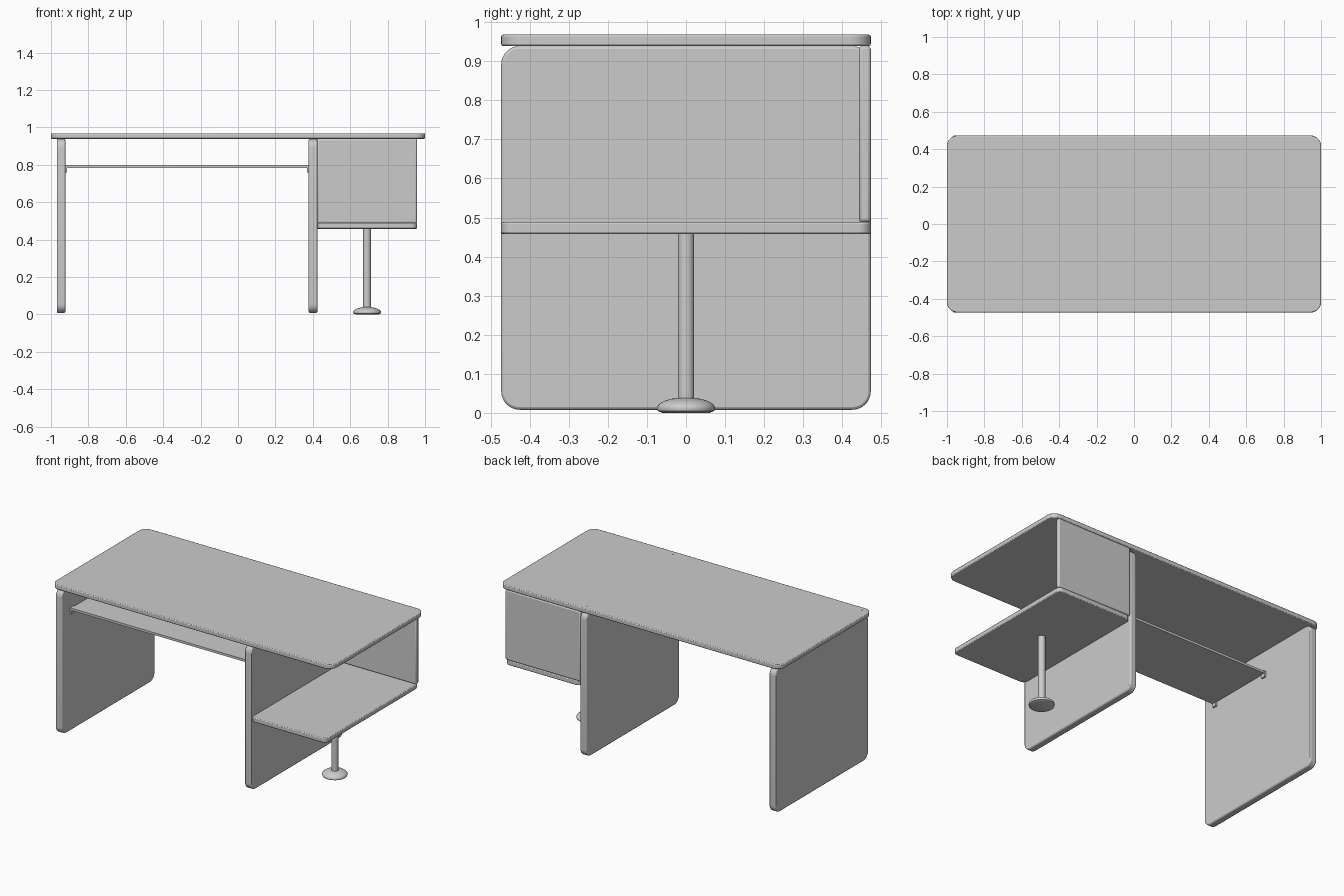
import bpy, bmesh
from math import cos, sin, pi
from mathutils import Vector

if "Cube" in bpy.data.objects:
    bpy.data.objects.remove(bpy.data.objects["Cube"])


def finish(name, bm, bevel=0):
    bmesh.ops.recalc_face_normals(bm, faces=bm.faces)
    me = bpy.data.meshes.new(name)
    bm.to_mesh(me)
    bm.free()
    ob = bpy.data.objects.new(name, me)
    bpy.context.collection.objects.link(ob)
    if bevel:
        m = ob.modifiers.new("edge_round", 'BEVEL')
        m.width, m.segments, m.limit_method = bevel, 2, 'ANGLE'
        m.angle_limit = 0.9
    bpy.context.view_layer.objects.active = ob
    ob.select_set(True)
    bpy.ops.object.shade_smooth_by_angle(angle=0.6)
    ob.select_set(False)
    return ob


def board(name, lo, hi, axis, radius=0.0, bevel=0.0):
    """Board between two corners, with outline corners rounded around the thickness axis."""
    u, v = [i for i in range(3) if i != axis]
    pts = []
    corners = [(hi[u], hi[v], -1, -1), (lo[u], hi[v], 1, -1),
               (lo[u], lo[v], 1, 1), (hi[u], lo[v], -1, 1)]
    n = 8 if radius else 0
    for k, (cu, cv, su, sv) in enumerate(corners):
        for i in range(n + 1):
            a = k * pi / 2 + (i / n * pi / 2 if n else 0)
            p = [0, 0, 0]
            p[axis] = lo[axis]
            p[u] = cu + radius * (su + cos(a)) if n else cu
            p[v] = cv + radius * (sv + sin(a)) if n else cv
            pts.append(p)
    bm = bmesh.new()
    f = bm.faces.new([bm.verts.new(p) for p in pts])
    ext = bmesh.ops.extrude_face_region(bm, geom=[f], use_keep_orig=True)
    d = Vector((0, 0, 0))
    d[axis] = hi[axis] - lo[axis]
    bmesh.ops.translate(bm, vec=d, verts=[g for g in ext["geom"] if isinstance(g, bmesh.types.BMVert)])
    return finish(name, bm, bevel)


def lathe(name, profile, x, y, sides=40):
    bm = bmesh.new()
    vs = [bm.verts.new((r, 0, z)) for r, z in profile]
    es = [bm.edges.new(p) for p in zip(vs, vs[1:])]
    bmesh.ops.spin(bm, geom=vs + es, axis=(0, 0, 1), cent=(0, 0, 0),
                   angle=2 * pi, steps=sides, use_duplicate=False)
    bmesh.ops.remove_doubles(bm, verts=bm.verts, dist=1e-5)
    bmesh.ops.translate(bm, vec=(x, y, 0), verts=bm.verts)
    return finish(name, bm)


Y = 0.473
# Table top
board("table_top", (-1, -Y, 0.939), (1, Y, 0.968), 2, 0.055, 0.005)

# Side panels
for name, x in (("left_panel", -0.969), ("middle_panel", 0.378)):
    board(name, (x, -Y, 0.008), (x + 0.046, Y, 0.939), 0, 0.047, 0.007)

# Side compartment
board("compartment_shelf", (0.424, -Y, 0.458), (0.957, Y, 0.488), 2, 0.03, 0.005)
board("compartment_back", (0.424, 0.443, 0.488), (0.957, Y, 0.939), 1, 0, 0.008)

# Pull-out shelf and its brackets
board("keyboard_shelf", (-0.917, -0.39, 0.784), (0.372, 0.07, 0.799), 2, 0.006)
for side, x, s in (("left", -0.923, 1), ("right", 0.378, -1)):
    for end, y in (("front", -0.375), ("back", 0.06)):
        xs = sorted((x, x + s * 0.01))
        board(f"bracket_{side}_{end}", (xs[0], y - 0.015, 0.76), (xs[1], y + 0.015, 0.799), 0)

# Support leg with domed foot
lathe("support_leg", [(0, 0.03), (0.021, 0.03), (0.021, 0.459), (0, 0.459)], 0.69, 0)
dome = [(0.075 * cos(i * pi / 16), 0.011 + 0.029 * sin(i * pi / 16)) for i in range(9)]
lathe("support_foot", [(0, 0), (0.06, 0), (0.073, 0.005)] + dome, 0.69, 0)

# Screw caps on the top
for i, (x, y) in enumerate([(-0.946, -0.44), (-0.946, 0.44), (0.401, -0.44),
                            (0.401, 0.44), (0.93, 0.45)]):
    lathe(f"screw_cap_{i}", [(0.005, 0.966), (0.005, 0.9685), (0, 0.9685)], x, y, 12)
